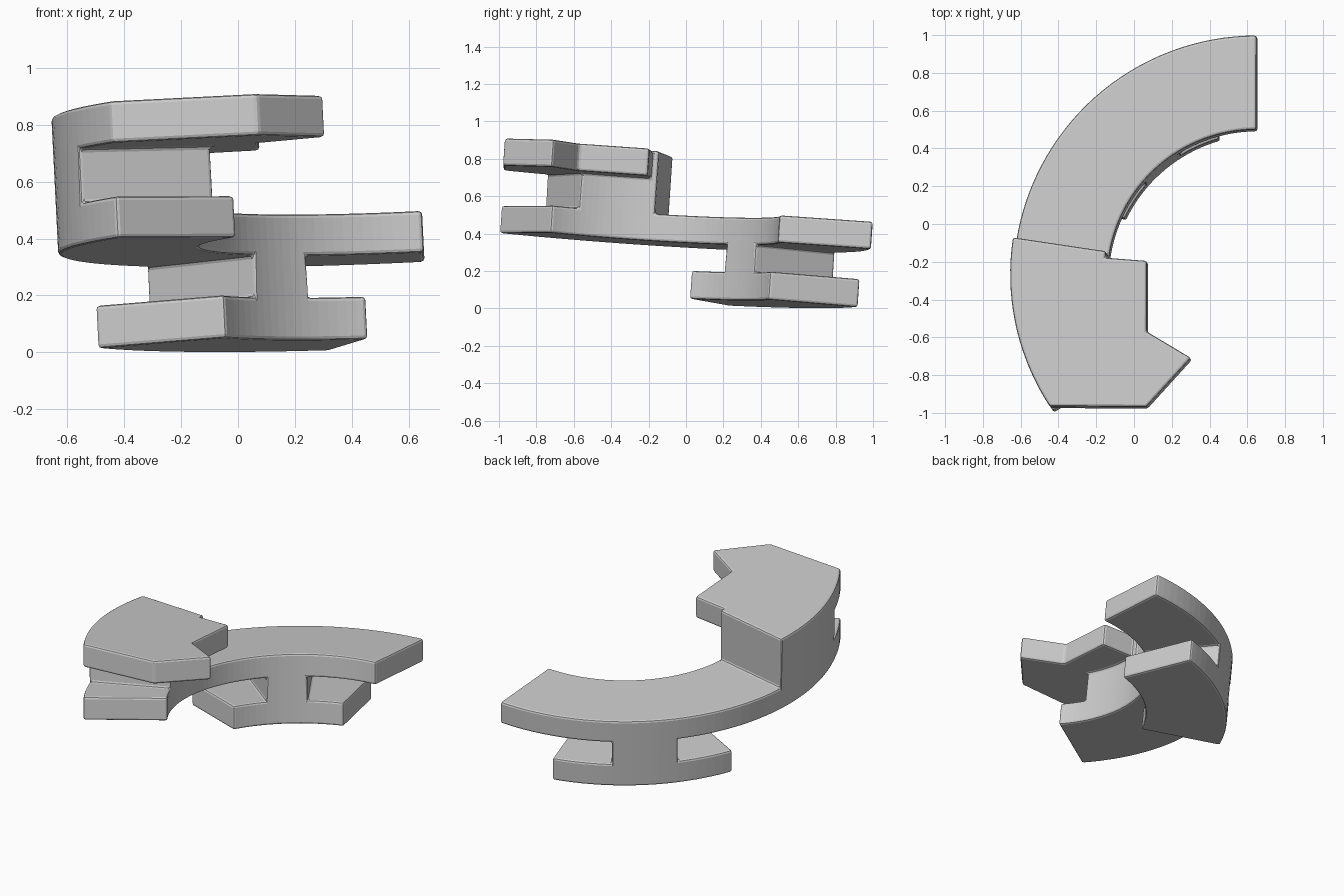
import bpy, bmesh, math
from mathutils import Vector, Matrix

if "Cube" in bpy.data.objects:
    bpy.data.objects.remove(bpy.data.objects["Cube"])

CU, CV, RI, RO = 0.67, -0.32, 0.785, 1.285       # ring centre and radii
W = [0.05, 0.2, 0.348, 0.494, 0.684, 0.83]       # layer heights
BREAKS = [90, 105.6, 121.7, 139.4, 155, 171.5, 201.5, 213.4]
SPANS = [(105.6, 155), (121.7, 139.4), (90, 213.4), (171.5, 201.5)]  # arc filled per layer

# angle samples: equal steps between the break angles
T, at = [], {}
for a, b in zip(BREAKS, BREAKS[1:]):
    n = max(1, round((b - a) / 2.6))
    at[a] = len(T)
    T += [a + (b - a) * i / n for i in range(n)]
at[BREAKS[-1]] = len(T)
T.append(BREAKS[-1])

bm = bmesh.new()
cache = {}


def vert(u, v, w):
    key = (round(u, 5), round(v, 5), round(w, 5))
    if key not in cache:
        cache[key] = bm.verts.new(key)
    return cache[key]


def pol(i, r):
    a = math.radians(T[i])
    return (CU + r * math.cos(a), CV + r * math.sin(a))


def face(pts):
    bm.faces.new([vert(*p) for p in pts])


def wall(p, q, w0, w1):
    face([(*p, w0), (*q, w0), (*q, w1), (*p, w1)])


def filled(i, k):
    return 0 <= k < 4 and at[SPANS[k][0]] <= i < at[SPANS[k][1]]


# ring layers: two slabs and two webs, outer skin only
for k in range(4):
    for i in range(len(T) - 1):
        if not filled(i, k):
            continue
        corners = [pol(i, RI), pol(i, RO), pol(i + 1, RO), pol(i + 1, RI)]
        wall(corners[1], corners[2], W[k], W[k + 1])
        wall(corners[3], corners[0], W[k], W[k + 1])
        if not filled(i - 1, k):
            wall(corners[0], corners[1], W[k], W[k + 1])
        if not filled(i + 1, k):
            wall(corners[2], corners[3], W[k], W[k + 1])
        if not filled(i, k - 1):
            face([(*c, W[k]) for c in corners])
        if k < 3 and not filled(i, k + 1):
            face([(*c, W[k + 1]) for c in corners])

# upper slab: arc outside, hooked end inside
s, m, e = at[171.5], at[201.5], at[213.4]
hook = [(0.11, -1.03), (0.345, -0.77), (0.11, -0.63), (0.11, -0.255)]
top = [pol(i, RO) for i in range(s, e + 1)] + hook + [pol(s + 1, RI), pol(s, RI)]
under = [pol(i, RO) for i in range(m, e + 1)] + hook + [pol(i, RI) for i in range(s + 1, m + 1)]
face([(*p, W[5]) for p in top])
face([(*p, W[4]) for p in under])
for p, q in zip(top, top[1:] + top[:1]):
    wall(p, q, W[4], W[5])

bmesh.ops.recalc_face_normals(bm, faces=bm.faces)
bmesh.ops.dissolve_limit(bm, angle_limit=math.radians(0.8), verts=bm.verts, edges=bm.edges)

# slight tilt, then rest on the ground and centre
nrm = Vector((-0.05, 0.07, 1)).normalized()
u = Vector((1, 0, 0.05)).normalized()
v = nrm.cross(u)
bmesh.ops.transform(bm, matrix=Matrix((u, v, nrm)).transposed().to_4x4(), verts=bm.verts)
lo = [min(p.co[i] for p in bm.verts) for i in range(3)]
hi = [max(p.co[i] for p in bm.verts) for i in range(3)]
bmesh.ops.translate(bm, verts=bm.verts,
                    vec=(-(lo[0] + hi[0]) / 2, -(lo[1] + hi[1]) / 2, -lo[2]))

me = bpy.data.meshes.new("ring_puzzle_piece")
bm.to_mesh(me)
bm.free()
ob = bpy.data.objects.new("ring_puzzle_piece", me)
bpy.context.collection.objects.link(ob)

mat = bpy.data.materials.new("light_grey")
mat.diffuse_color = (0.6, 0.6, 0.6, 1)
mat.use_nodes = True
mat.node_tree.nodes["Principled BSDF"].inputs["Base Color"].default_value = mat.diffuse_color
me.materials.append(mat)

# small rounded edges
bev = ob.modifiers.new("edge_bevel", "BEVEL")
bev.width = 0.013
bev.segments = 2
bev.limit_method = 'ANGLE'
bev.angle_limit = math.radians(25)
bev.use_clamp_overlap = False
